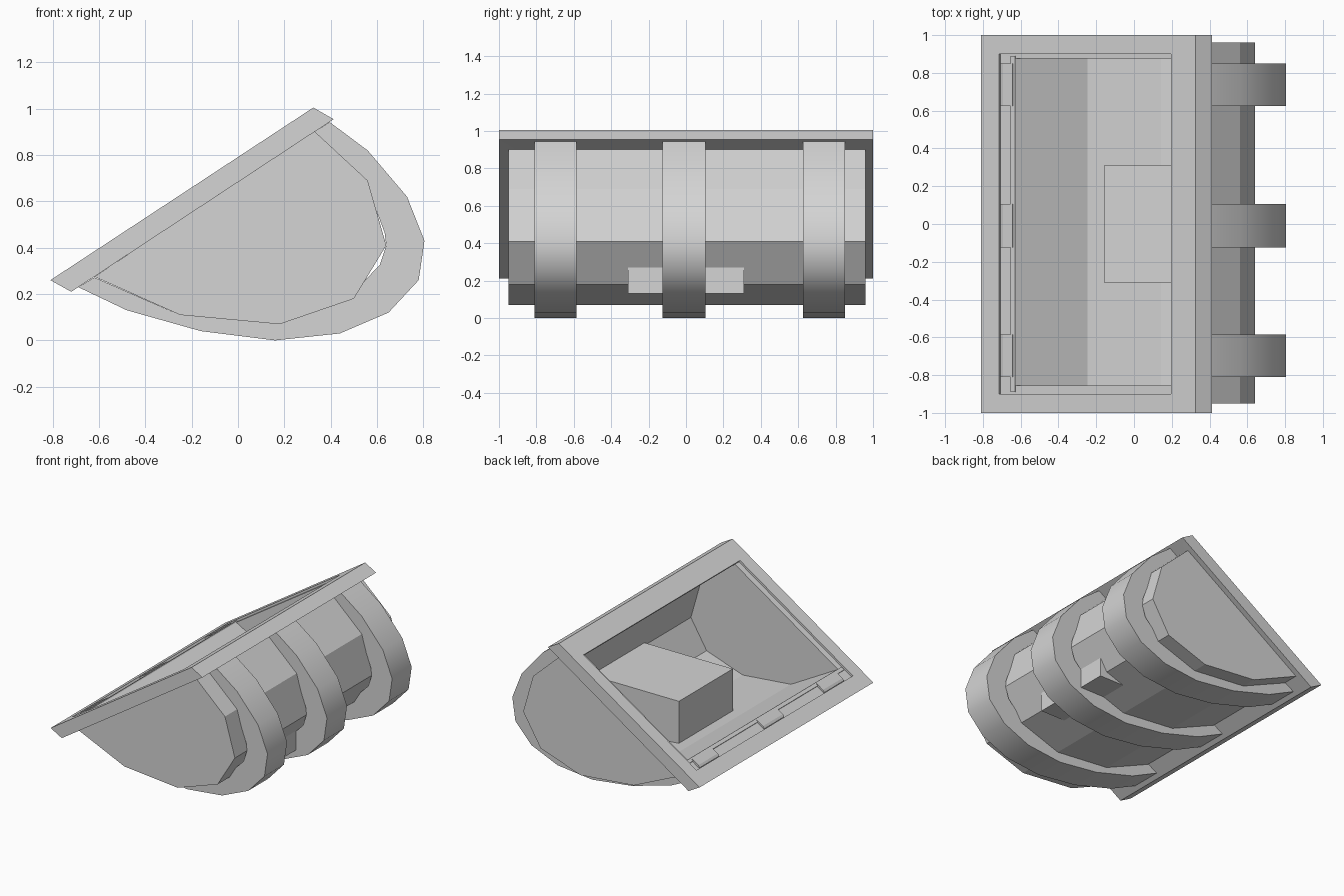
import bpy, bmesh, math

if "Cube" in bpy.data.objects:
    bpy.data.objects.remove(bpy.data.objects["Cube"])

grey = bpy.data.materials.new("plain_grey")
grey.diffuse_color = (0.66, 0.66, 0.66, 1)
grey.use_nodes = True
grey.node_tree.nodes["Principled BSDF"].inputs["Base Color"].default_value = grey.diffuse_color


def finish(name, bm, smooth=False):
    bmesh.ops.recalc_face_normals(bm, faces=bm.faces)
    me = bpy.data.meshes.new(name)
    bm.to_mesh(me)
    bm.free()
    me.materials.append(grey)
    ob = bpy.data.objects.new(name, me)
    bpy.context.collection.objects.link(ob)
    if smooth:
        bpy.ops.object.select_all(action='DESELECT')
        bpy.context.view_layer.objects.active = ob
        ob.select_set(True)
        bpy.ops.object.shade_smooth_by_angle(angle=math.radians(35))
    return ob


def prism(name, pts, y0, y1, smooth=False, closed=True):
    """Extrude an xz outline from y0 to y1; an unclosed one leaves the last side open."""
    bm = bmesh.new()
    ends = [[bm.verts.new((x, y, z)) for x, z in pts] for y in (y0, y1)]
    for e in ends:
        bm.faces.new(e)
    n = len(pts)
    for i in range(n if closed else n - 1):
        j = (i + 1) % n
        bm.faces.new((ends[0][i], ends[0][j], ends[1][j], ends[1][i]))
    return finish(name, bm, smooth)


def on_rim(x, depth=0.0):
    """Point on the tilted rim plane at x, sunk square to it by depth."""
    return x + 0.549 * depth, 0.26 + (x + 0.81) * 0.6564 - 0.836 * depth


# tilted rim: rings of (low edge, high edge, y front, y back), joined in turn
rings = [
    (on_rim(-0.81), on_rim(0.325), -1, 1),
    (on_rim(-0.715), on_rim(0.195), -0.9, 0.9),
    (on_rim(-0.715, 0.015), on_rim(0.195, 0.015), -0.9, 0.9),
    (on_rim(-0.635, 0.015), on_rim(0.195, 0.016), -0.855, 0.875),
    ((-0.58, 0.302), (0.295, 0.879), -0.87, 0.89),
    ((-0.72, 0.21), (0.413, 0.955), -1, 1),
]
bm = bmesh.new()
loops = [[bm.verts.new(c) for c in ((a[0], y0, a[1]), (b[0], y0, b[1]),
                                    (b[0], y1, b[1]), (a[0], y1, a[1]))]
         for a, b, y0, y1 in rings]
for p, q in zip(loops, loops[1:] + loops[:1]):
    for i in range(4):
        j = (i + 1) % 4
        bm.faces.new((p[i], p[j], q[j], q[i]))
finish("rim", bm)

# faceted barrel shell, open at the rim
shell_pts = [(-0.62, 0.275), (-0.25, 0.11), (0.18, 0.07), (0.5, 0.18),
             (0.64, 0.41), (0.56, 0.69), (0.33, 0.903)]
prism("shell", shell_pts, -0.95, 0.96, closed=False)

# smaller inner lining with its faces turned inward
lining_pts = [on_rim(-0.635, 0.015)]
lining_pts += [(-0.22 + (x + 0.22) * 0.906, 0.56 + (z - 0.56) * 0.906)
               for x, z in shell_pts[1:-1]]
lining_pts += [on_rim(0.195, 0.016)]
lining = prism("lining", lining_pts, -0.855, 0.875, closed=False)
lining.data.flip_normals()

# three curved bands with flat tabs in the rim step
band_outer = [(-0.69, 0.23), (-0.48, 0.13), (-0.16, 0.04), (0.16, 0.0), (0.44, 0.03),
              (0.65, 0.12), (0.78, 0.26), (0.805, 0.43), (0.73, 0.62), (0.56, 0.82),
              (0.395, 0.943)]
band_inner = [(0.33, 0.90), (0.56, 0.69), (0.59, 0.58), (0.633, 0.465), (0.64, 0.41),
              (0.612, 0.325), (0.55, 0.262), (0.5, 0.18), (0.18, 0.07), (-0.25, 0.11),
              (-0.62, 0.272)]
tab = [on_rim(-0.71, 0.02), on_rim(-0.71, 0.008), on_rim(-0.695, 0.002),
       on_rim(-0.645, 0.002), on_rim(-0.645, 0.02)]
for tag, y0, y1 in (("front", -0.81, -0.585), ("middle", -0.125, 0.105), ("back", 0.625, 0.85)):
    prism(tag + "_band", band_outer + band_inner, y0, y1, smooth=True)
    prism(tag + "_tab", tab, y0, y1)

# low lip along the step
prism("lip", [on_rim(-0.657, 0.02), on_rim(-0.657, 0.007),
              on_rim(-0.635, 0.007), on_rim(-0.635, 0.02)], -0.89, 0.89)

# block set through the shell
prism("block", [(-0.16, 0.13), (0.555, 0.13), (0.555, 0.45), (-0.16, 0.45)], -0.31, 0.31)
